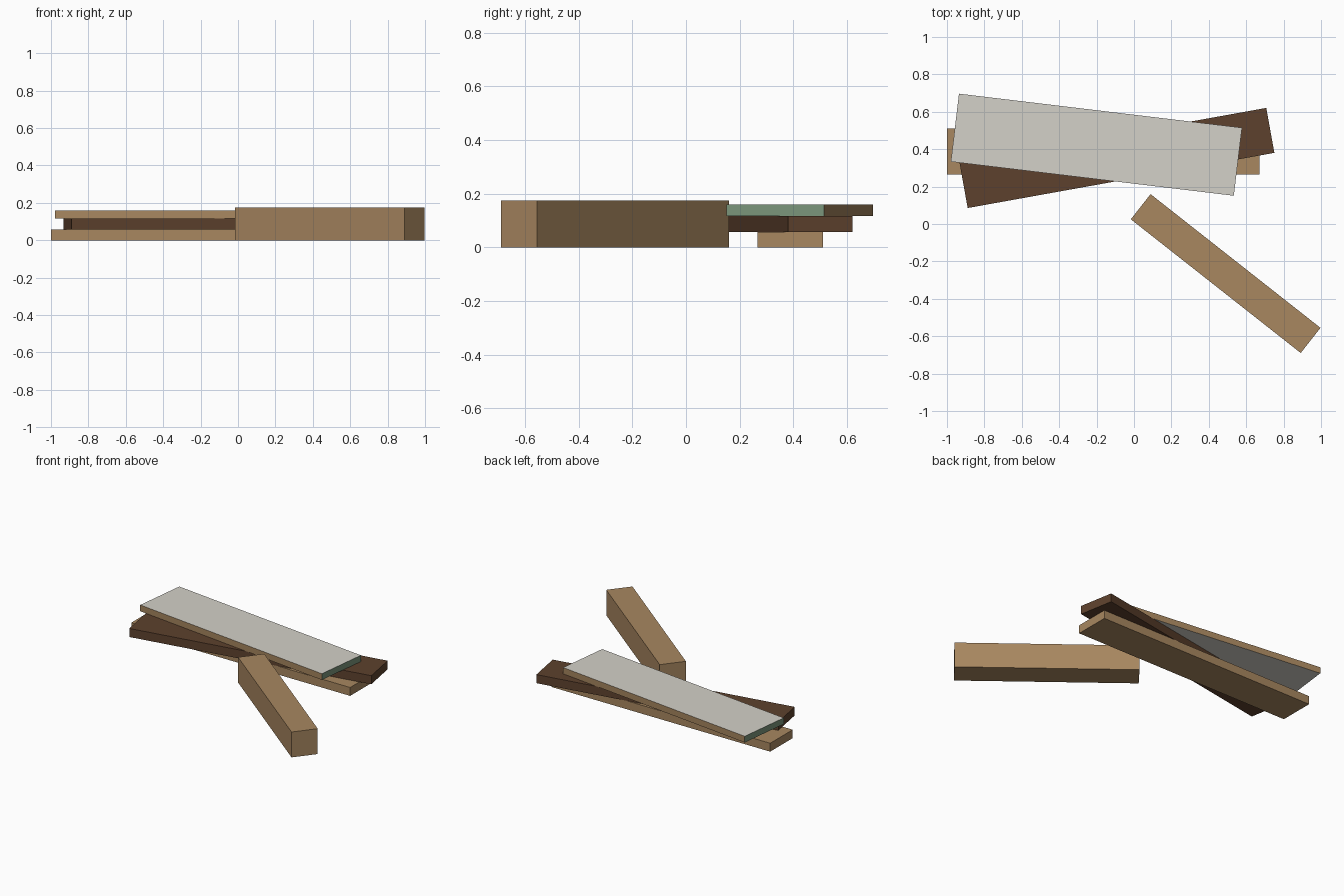
import bpy
import bmesh
from math import radians
from mathutils import Matrix

default = bpy.data.objects.get("Cube")
if default:
    bpy.data.objects.remove(default, do_unlink=True)


def srgb(r, g, b):
    """Convert 8-bit display values to linear colour."""
    lin = [((c / 255 + 0.055) / 1.055) ** 2.4 for c in (r, g, b)]
    return (*lin, 1.0)


def make_material(name, colour):
    mat = bpy.data.materials.new(name)
    mat.use_nodes = True
    mat.diffuse_color = colour
    mat.node_tree.nodes["Principled BSDF"].inputs["Base Color"].default_value = colour
    return mat


tan = make_material("tan wood", srgb(168, 135, 96))
dark = make_material("dark wood", srgb(93, 65, 45))
grey = make_material("pale grey paint", srgb(212, 209, 200))
green = make_material("faded green paint", srgb(122, 148, 122))


def make_board(name, centre, length, width, bottom, top, angle, sides, faces=None, ends=None):
    """Flat board lying on its face; broad faces and ends may have their own colour."""
    bm = bmesh.new()
    bmesh.ops.create_cube(bm, size=1)
    bmesh.ops.transform(bm, matrix=Matrix.Diagonal((length, width, top - bottom, 1)), verts=bm.verts)
    bm.normal_update()
    for f in bm.faces:
        if abs(f.normal.z) > 0.5:
            f.material_index = 1
        elif abs(f.normal.x) > 0.5:
            f.material_index = 2
    mesh = bpy.data.meshes.new(name)
    bm.to_mesh(mesh)
    bm.free()
    for mat in (sides, faces or sides, ends or sides):
        mesh.materials.append(mat)
    obj = bpy.data.objects.new(name, mesh)
    obj.location = (*centre, (bottom + top) / 2)
    obj.rotation_euler.z = radians(angle)
    bpy.context.collection.objects.link(obj)
    return obj


# Stack of three planks, from the ground up
make_board("bottom_plank", (-0.165, 0.388), 1.67, 0.245, 0, 0.058, 0, tan)
make_board("middle_plank", (-0.091, 0.353), 1.666, 0.244, 0.058, 0.117, 10.2, dark)
make_board("top_painted_plank", (-0.201, 0.424), 1.524, 0.366, 0.117, 0.16, -6.86,
           tan, faces=grey, ends=green)

# Thick beam lying in front of the stack
make_board("loose_beam", (0.49, -0.265), 1.156, 0.171, 0, 0.175, -38.2, tan)
